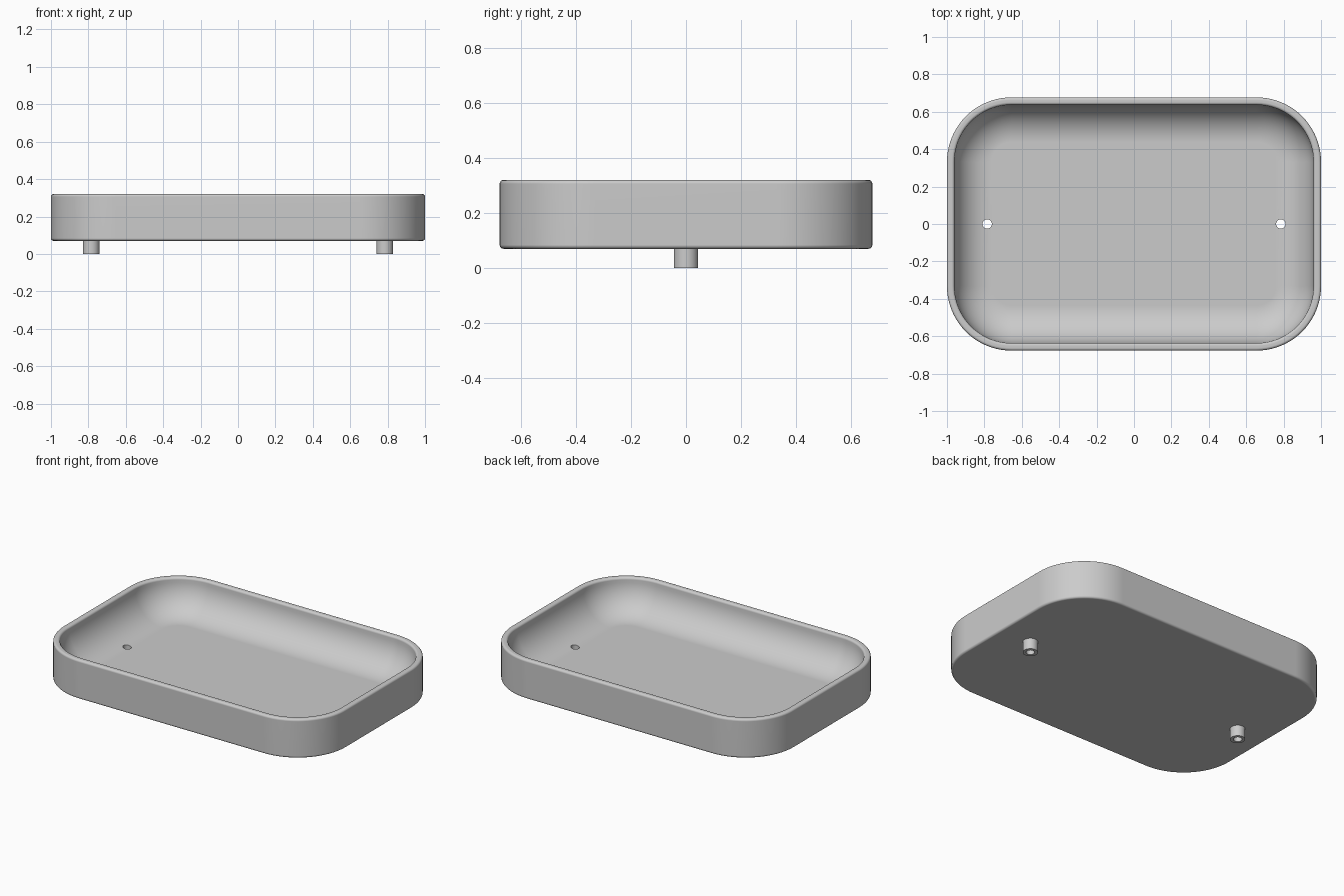
import bpy
import bmesh
from math import sin, cos, pi, radians

cube = bpy.data.objects.get("Cube")
if cube:
    bpy.data.objects.remove(cube, do_unlink=True)

# Main sizes
HALF_X, HALF_Y, CORNER = 1.0, 0.677, 0.345
BOTTOM, TOP, FLOOR = 0.07, 0.32, 0.107
WALL, COVE, EDGE = 0.04, 0.2, 0.014
POST_X, POST_R, HOLE_R = 0.785, 0.044, 0.025

grey = bpy.data.materials.new("plain grey")
grey.use_nodes = True
colour = (0.6, 0.6, 0.6, 1)
grey.diffuse_color = colour
grey.node_tree.nodes["Principled BSDF"].inputs["Base Color"].default_value = colour


def arc(cx, cz, r, start, end, steps):
    """Points of a circular arc, angles in degrees."""
    angles = [radians(start + (end - start) * i / steps) for i in range(steps + 1)]
    return [(cx + r * cos(a), cz + r * sin(a)) for a in angles]


def rounded_ring(inset, steps=20):
    """Rounded rectangle outline, moved inward by inset."""
    pts = []
    for q, (sx, sy) in enumerate([(1, 1), (-1, 1), (-1, -1), (1, -1)]):
        pts += arc(sx * (HALF_X - CORNER), sy * (HALF_Y - CORNER),
                   CORNER - inset, 90 * q, 90 * q + 90, steps)
    return pts


def loft(name, rings, cap=False, closed=False):
    """Skin a list of (outline, z) rings."""
    bm = bmesh.new()
    loops = [[bm.verts.new((x, y, z)) for x, y in outline] for outline, z in rings]
    pairs = list(zip(loops, loops[1:]))
    if closed:
        pairs.append((loops[-1], loops[0]))
    for a, b in pairs:
        for i in range(len(a)):
            j = (i + 1) % len(a)
            bm.faces.new((a[i], a[j], b[j], b[i]))
    if cap:
        bm.faces.new(loops[0])
        bm.faces.new(loops[-1])
    bmesh.ops.recalc_face_normals(bm, faces=bm.faces)
    mesh = bpy.data.meshes.new(name)
    bm.to_mesh(mesh)
    bm.free()
    mesh.materials.append(grey)
    obj = bpy.data.objects.new(name, mesh)
    bpy.context.collection.objects.link(obj)
    return obj


def select_only(obj):
    bpy.ops.object.select_all(action='DESELECT')
    obj.select_set(True)
    bpy.context.view_layer.objects.active = obj


def circle(x, r, steps=32):
    return arc(x, 0, r, 0, 360 - 360 / steps, steps - 1)


# Tray wall section: outer base edge, rounded rim, deep inner cove
section = arc(EDGE, BOTTOM + EDGE, EDGE, 270, 180, 5)
section += arc(EDGE, TOP - EDGE, EDGE, 180, 90, 5)
section += arc(WALL - EDGE, TOP - EDGE, EDGE, 90, 0, 5)
section += arc(WALL + COVE, FLOOR + COVE, COVE, 180, 270, 16)[1:]
tray = loft("tray", [(rounded_ring(i), z) for i, z in section], cap=True)

for side, x in (("right", -POST_X), ("left", POST_X)):
    # Drain hole bored through the floor
    cutter = loft("drain_cutter", [(circle(x, HOLE_R), 0.0), (circle(x, HOLE_R), 0.2)], cap=True)
    cutter.hide_render = True
    select_only(tray)
    bore = tray.modifiers.new("drain", 'BOOLEAN')
    bore.operation, bore.solver, bore.object = 'DIFFERENCE', 'EXACT', cutter
    bpy.ops.object.modifier_apply(modifier=bore.name)
    bpy.data.objects.remove(cutter, do_unlink=True)

    # Hollow drain spout under the floor
    high = BOTTOM + 0.005
    spout = loft(side + "_drain_spout",
                 [(circle(x, HOLE_R), 0), (circle(x, POST_R), 0),
                  (circle(x, POST_R), high), (circle(x, HOLE_R), high)], closed=True)
    select_only(spout)
    bpy.ops.object.shade_smooth_by_angle(angle=radians(35))

select_only(tray)
bpy.ops.object.shade_smooth_by_angle(angle=radians(35))
tray.modifiers.new("even_shading", 'WEIGHTED_NORMAL').keep_sharp = True
